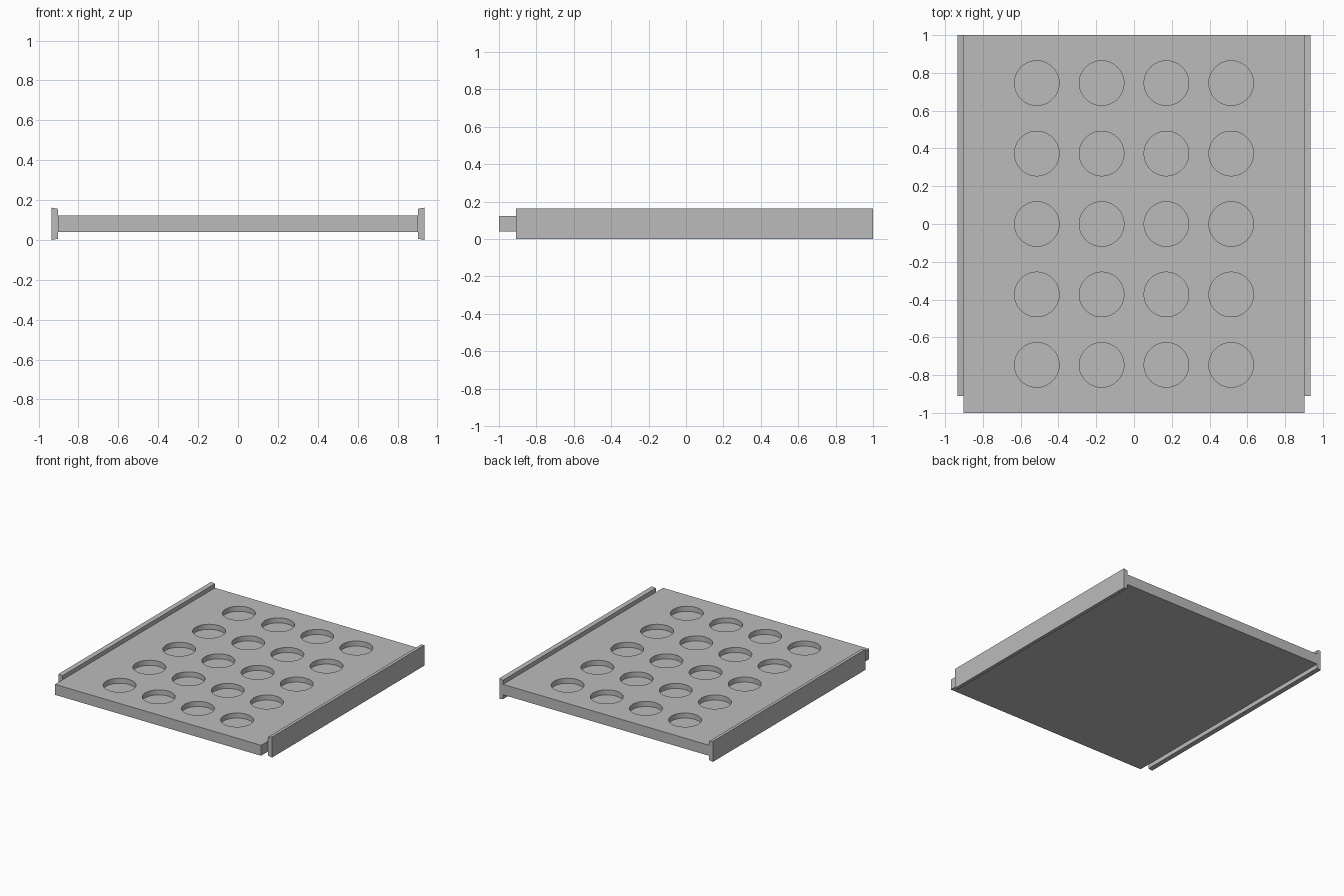
import bpy
import bmesh
import math

cube = bpy.data.objects.get("Cube")
if cube:
    bpy.data.objects.remove(cube, do_unlink=True)

grey = bpy.data.materials.new("plain grey")
grey.use_nodes = True
color = (0.5, 0.5, 0.5, 1)
grey.diffuse_color = color
grey.node_tree.nodes["Principled BSDF"].inputs["Base Color"].default_value = color


def add_object(name, bm):
    bmesh.ops.recalc_face_normals(bm, faces=bm.faces)
    mesh = bpy.data.meshes.new(name)
    bm.to_mesh(mesh)
    bm.free()
    mesh.materials.append(grey)
    obj = bpy.data.objects.new(name, mesh)
    bpy.context.collection.objects.link(obj)
    return obj


def extrude_profile(name, profile, y0, y1):
    """Sweep an x-z outline along y."""
    bm = bmesh.new()
    face = bm.faces.new([bm.verts.new((x, y0, z)) for x, z in profile])
    new = bmesh.ops.extrude_face_region(bm, geom=[face])["geom"]
    verts = [v for v in new if isinstance(v, bmesh.types.BMVert)]
    bmesh.ops.translate(bm, verts=verts, vec=(0, y1 - y0, 0))
    return add_object(name, bm)


# Flat tray slab
HALF, BOTTOM, TOP = 0.902, 0.04, 0.123
tray = extrude_profile(
    "tray", [(-HALF, BOTTOM), (HALF, BOTTOM), (HALF, TOP), (-HALF, TOP)], -1, 1)

# Grid of round recesses cut into the top
DEPTH, RADIUS = 0.04, 0.118
bm = bmesh.new()
for col in range(4):
    for row in range(5):
        made = bmesh.ops.create_cone(
            bm, cap_ends=True, segments=64, radius1=RADIUS, radius2=RADIUS, depth=2 * DEPTH)
        bmesh.ops.translate(
            bm, verts=made["verts"],
            vec=((col - 1.5) * 0.343, (row - 2) * 0.373, TOP))
cutter = add_object("recess_cutter", bm)

cut = tray.modifiers.new("recesses", 'BOOLEAN')
cut.operation = 'DIFFERENCE'
cut.solver = 'EXACT'
cut.object = cutter
bpy.context.view_layer.objects.active = tray
tray.select_set(True)
bpy.ops.object.modifier_apply(modifier=cut.name)
bpy.data.objects.remove(cutter, do_unlink=True)
bpy.ops.object.shade_smooth_by_angle(angle=math.radians(30))

# Side rails, slightly taller on the outside
for name, side in (("left_rail", 1), ("right_rail", -1)):
    outline = [(HALF, 0.006), (0.935, 0), (0.935, 0.162), (HALF, 0.156)]
    extrude_profile(name, [(side * x, z) for x, z in outline], -0.91, 1)
